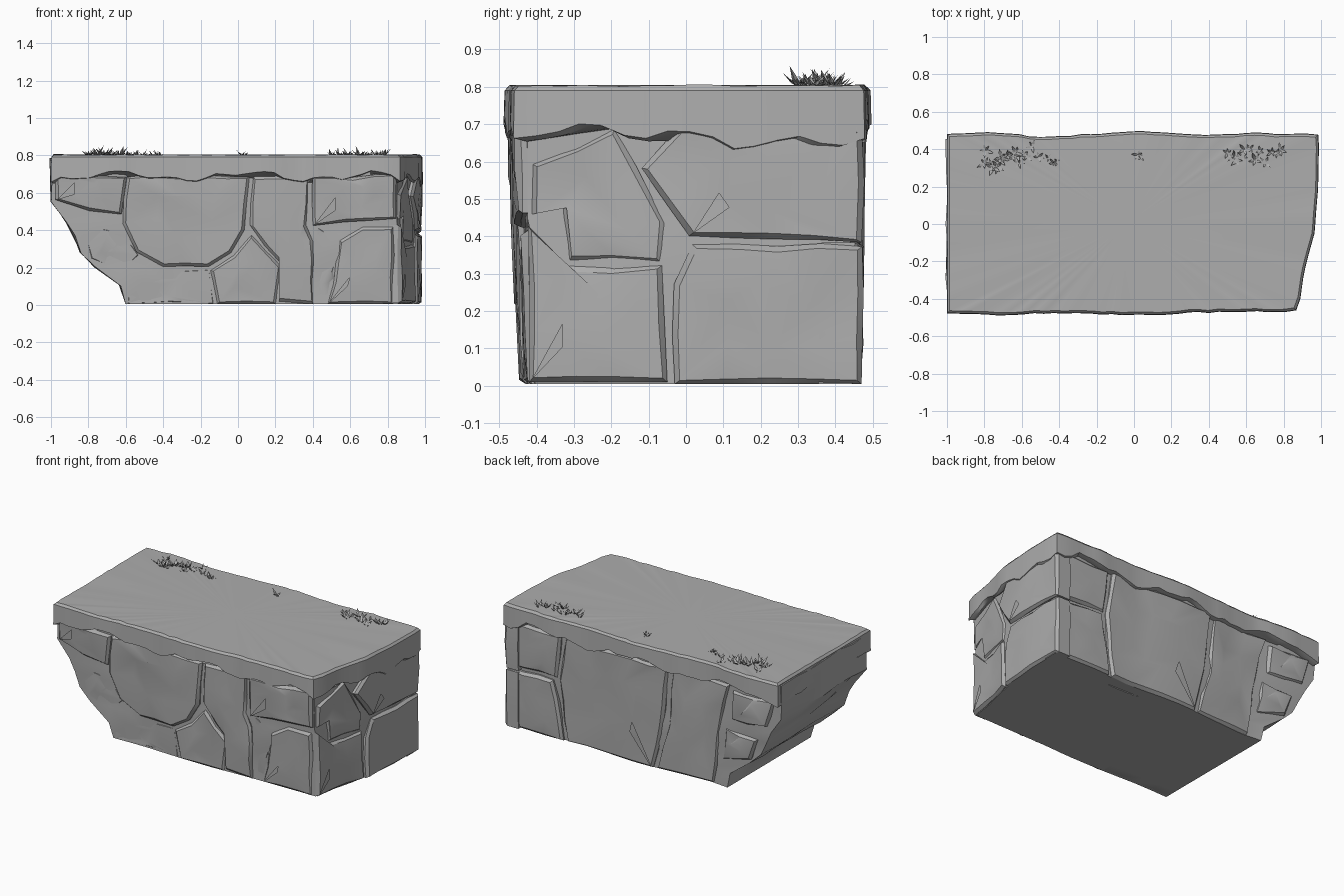
import bpy, bmesh, random
from math import sin, cos, pi
from mathutils import Vector

random.seed(4)
if "Cube" in bpy.data.objects:
    bpy.data.objects.remove(bpy.data.objects["Cube"], do_unlink=True)

stone = bpy.data.materials.new("stone grey")
stone.use_nodes = True
stone.diffuse_color = (0.42, 0.42, 0.42, 1)
stone.node_tree.nodes["Principled BSDF"].inputs["Base Color"].default_value = (0.42, 0.42, 0.42, 1)


def jit(a):
    return random.uniform(-a, a)


def lerp(table, v):
    """Piecewise linear lookup in a list of (key, value) pairs."""
    if v <= table[0][0]:
        return table[0][1]
    for (a, p), (b, q) in zip(table, table[1:]):
        if v <= b:
            return p + (q - p) * (v - a) / (b - a)
    return table[-1][1]


def finish(name, bm, angle=0.6):
    bmesh.ops.remove_doubles(bm, verts=bm.verts, dist=0.0005)
    bmesh.ops.recalc_face_normals(bm, faces=bm.faces)
    me = bpy.data.meshes.new(name)
    bm.to_mesh(me)
    bm.free()
    me.materials.append(stone)
    ob = bpy.data.objects.new(name, me)
    bpy.context.collection.objects.link(ob)
    bpy.ops.object.select_all(action="DESELECT")
    ob.select_set(True)
    bpy.context.view_layer.objects.active = ob
    bpy.ops.object.shade_smooth_by_angle(angle=angle)
    return ob


def loft(name, rings, cap_lift=0.0):
    """Skin closed rings from bottom to top and close both ends."""
    bm = bmesh.new()
    loops = [[bm.verts.new(p) for p in r] for r in rings]
    for lo, hi in zip(loops, loops[1:]):
        for i in range(len(lo)):
            j = (i + 1) % len(lo)
            bm.faces.new((lo[i], lo[j], hi[j], hi[i]))
    bm.faces.new(loops[0][::-1])
    top = loops[-1]
    mid = bm.verts.new(sum((v.co for v in top), Vector()) / len(top) + Vector((0, 0, cap_lift)))
    for i in range(len(top)):
        bm.faces.new((top[i], top[(i + 1) % len(top)], mid))
    return finish(name, bm)


# Outline tables of the whole rock
LEFT = [(0, -0.6), (0.11, -0.63), (0.2, -0.76), (0.27, -0.84), (0.38, -0.88),
        (0.45, -0.92), (0.56, -0.995), (0.8, -1)]
RIGHT = [(-0.48, 0.86), (-0.4, 0.89), (-0.25, 0.91), (-0.05, 0.965), (0.2, 0.985), (0.5, 0.99)]
BACK = [(-1, 0.48), (-0.75, 0.49), (-0.5, 0.465), (-0.25, 0.48), (0, 0.5), (0.4, 0.475),
        (0.6, 0.487), (1, 0.478)]
FRONT = [(-1, -0.475), (-0.75, -0.487), (-0.4, -0.475), (-0.15, -0.485), (0.15, -0.485),
         (0.3, -0.475), (0.9, -0.465)]


def plan(z, inset, nx, ny):
    """Plan outline at a height: front, right, back, then left side."""
    left = lerp(LEFT, z)
    fr, ba = inset + 0.03 * (0.8 - z), inset + 0.02 * (0.8 - z)
    pts = []
    for i in range(nx):
        x = left + (lerp(RIGHT, -0.46) - inset - left) * i / nx
        pts.append((x, lerp(FRONT, x) + fr))
    for i in range(ny):
        y = -0.46 + fr + (0.94 - fr - ba) * i / ny
        pts.append((lerp(RIGHT, y) - inset, y))
    for i in range(nx):
        x = 0.985 - inset + (left - 0.985 + inset) * i / nx
        pts.append((x, lerp(BACK, x) - ba))
    for i in range(ny):
        pts.append((left, 0.48 - ba - (0.955 - fr - ba) * i / ny))
    return pts


# Core, sloping under at the left end
rings = []
for z in (0.005, 0.11, 0.2, 0.28, 0.38, 0.45, 0.56, 0.78):
    side = 0 if z < 0.01 else 0.009
    rings.append([Vector((x + jit(side), y + jit(side), z + jit(side)))
                  for x, y in plan(z, 0.032, 12, 6)])
loft("rock_core", rings)


# Top slab with a broken, wavy lower edge
def hem(x, y):
    z = 0.668 + 0.02 * sin(9 * x + 1) + 0.012 * sin(23 * x + 5 * y) + jit(0.008)
    return z - 0.03 * sin(11 * y) ** 2 * (x > 0.85)


outer = plan(0.8, 0, 36, 16)
low, mid, high = [], [], []
for x, y in outer:
    h, wob = hem(x, y), jit(0.004)
    low.append(Vector((x * 0.985, y * 0.93, h + 0.012)))
    mid.append(Vector((x, y + wob, h + 0.02)))
    high.append(Vector((x * 0.998, y * 0.995 + wob, 0.79)))
top_in = [Vector((v.x * 0.988, v.y * 0.975, 0.803 + jit(0.003))) for v in high]
loft("top_slab", [low, mid, high, top_in], 0.002)


# Chipped blocks laid against the sides
def block(name, place, outline, out, chip=0.008):
    ring = []
    for a, b in zip(outline, outline[1:] + outline[:1]):
        a, b = Vector(a), Vector(b)
        n = max(1, int((b - a).length / 0.11))
        for i in range(n):
            p = a.lerp(b, i / n)
            c = chip if p.y > 0.02 else 0
            ring.append(p + Vector((jit(c), jit(c))))
    cen = sum(ring, Vector((0, 0))) / len(ring)
    bm = bmesh.new()
    loops = []
    for shrink, depth, rough in ((0, -0.1, 0), (0, out - 0.016, 0.003), (0.016, out, 0.005)):
        loop = []
        for p in ring:
            q = p + (cen - p).normalized() * shrink
            loop.append(bm.verts.new(place(q.x, q.y, depth + jit(rough))))
        loops.append(loop)
    heart = []
    for p in ring[::2]:
        q = p.lerp(cen, 0.55)
        heart.append(bm.verts.new(place(q.x, q.y, out + 0.002 + jit(0.007))))
    n = len(ring)
    for lo, hi in zip(loops, loops[1:]):
        for i in range(n):
            bm.faces.new((lo[i], lo[(i + 1) % n], hi[(i + 1) % n], hi[i]))
    rim, m = loops[-1], len(heart)
    for i in range(n):
        h, k = heart[i // 2], heart[((i + 1) // 2) % m]
        bm.faces.new((rim[i], rim[(i + 1) % n], h))
        if h is not k:
            bm.faces.new((rim[(i + 1) % n], k, h))
    bm.faces.new(heart)
    bm.faces.new(loops[0])
    finish(name, bm, 0.5)


def on_front(x, z, d):
    return Vector((x, lerp(FRONT, x) + 0.03 * (0.8 - z) + 0.012 - d, z))


def on_right(y, z, d):
    return Vector((lerp(RIGHT, y) - 0.008 + d, y, z))


def on_back(x, z, d):
    return Vector((x, lerp(BACK, x) - 0.02 * (0.8 - z) - 0.008 + d, z))


block("front_left_ledge", on_front, [(-0.97, 0.56), (-0.8, 0.5), (-0.63, 0.48), (-0.6, 0.69), (-0.98, 0.7)], 0.005)
block("front_left_low", on_front, [(-0.8, 0.24), (-0.62, 0.16), (-0.52, 0.26), (-0.61, 0.4), (-0.84, 0.42)], -0.022)
block("front_main", on_front, [(-0.62, 0.44), (-0.54, 0.28), (-0.4, 0.21), (-0.16, 0.2), (-0.03, 0.28),
                               (0.04, 0.4), (0.06, 0.69), (-0.6, 0.69)], 0.002)
block("front_foot", on_front, [(-0.6, 0.005), (-0.12, 0.005), (-0.14, 0.19), (-0.4, 0.2), (-0.6, 0.12)], -0.02)
block("front_middle_foot", on_front, [(-0.11, 0.005), (0.2, 0.005), (0.23, 0.2), (0.08, 0.38), (-0.02, 0.26),
                                      (-0.14, 0.18)], -0.004)
block("front_middle", on_front, [(0.22, 0.02), (0.4, 0.005), (0.4, 0.34), (0.36, 0.42), (0.38, 0.69),
                                 (0.08, 0.69), (0.06, 0.42), (0.25, 0.2)], -0.002)
block("front_right_ledge", on_front, [(0.4, 0.43), (0.56, 0.45), (0.84, 0.46), (0.85, 0.69), (0.39, 0.69)], 0.008)
block("front_right_sliver", on_front, [(0.42, 0.005), (0.5, 0.005), (0.55, 0.34), (0.42, 0.42)], -0.026)
block("front_right_foot", on_front, [(0.48, 0.005), (0.83, 0.005), (0.83, 0.41), (0.66, 0.42), (0.55, 0.34)], -0.004)

block("right_front_foot", on_right, [(-0.42, 0.01), (-0.05, 0.01), (-0.06, 0.32), (-0.32, 0.32), (-0.42, 0.42)], -0.006)
block("right_front_top", on_right, [(-0.32, 0.335), (-0.06, 0.335), (-0.05, 0.43), (-0.13, 0.59), (-0.2, 0.69),
                                    (-0.41, 0.6), (-0.41, 0.46), (-0.34, 0.5)], -0.014)
block("right_back_foot", on_right, [(-0.03, 0.005), (0.47, 0.005), (0.475, 0.375), (0.02, 0.375), (-0.03, 0.28)], 0.0)
block("right_back_top", on_right, [(0.01, 0.395), (0.47, 0.39), (0.475, 0.7), (-0.02, 0.68), (-0.12, 0.59)], 0.0)

block("back_corner_foot", on_back, [(0.57, 0.005), (0.97, 0.005), (0.97, 0.38), (0.63, 0.39)], 0.004)
block("back_corner_top", on_back, [(0.62, 0.41), (0.97, 0.4), (0.97, 0.69), (0.58, 0.69)], -0.006)
block("back_main", on_back, [(-0.08, 0.005), (0.54, 0.005), (0.6, 0.4), (0.55, 0.69), (-0.2, 0.69), (-0.16, 0.3)], -0.004)
block("back_left", on_back, [(-0.5, 0.005), (-0.11, 0.005), (-0.18, 0.3), (-0.22, 0.69), (-0.62, 0.69), (-0.54, 0.3)], -0.01)
block("back_left_ledge", on_back, [(-0.9, 0.48), (-0.64, 0.46), (-0.65, 0.66), (-0.96, 0.66)], -0.012)
block("back_left_low", on_back, [(-0.77, 0.23), (-0.56, 0.18), (-0.6, 0.4), (-0.83, 0.38)], -0.016)


# Spiky plants: rosettes of bent, pointed leaves
def tuft(bm, x, y, size):
    turn = jit(pi)
    for k in range(5):
        a = turn + k * 2 * pi / 5 + jit(0.35)
        out, side = Vector((cos(a), sin(a), 0)), Vector((-sin(a), cos(a), 0))
        up = Vector((0, 0, 1))
        root = Vector((x, y, 0.798))
        s = size * random.uniform(0.7, 1.15)
        rise = random.uniform(0.25, 0.9)
        belly = root + out * s * 0.45 + up * s * rise * 0.5
        tip = bm.verts.new(root + out * s * 0.9 + up * s * rise * 1.2)
        base = [bm.verts.new(root + side * w * s + up * h * s) for w, h in ((0.1, 0), (0, 0.15), (-0.1, 0))]
        wide = [bm.verts.new(belly + side * w * s + up * h * s) for w, h in ((0.17, 0.02), (0, -0.08), (-0.17, 0.02))]
        for i in range(3):
            j = (i + 1) % 3
            bm.faces.new((base[i], base[j], wide[j], wide[i]))
            bm.faces.new((wide[i], wide[j], tip))


def plants(name, spots):
    bm = bmesh.new()
    for x, y, size in spots:
        tuft(bm, x, y, size)
    finish(name, bm, 0.5)


def scatter(x0, x1, y0, y1, n, size):
    return [(x0 + (x1 - x0) * (i + 0.5) / n + jit(0.015), random.uniform(y0, y1),
             size * random.uniform(0.7, 1.1)) for i in range(n)]


plants("left_plants", scatter(-0.82, -0.53, 0.3, 0.43, 13, 0.048) + scatter(-0.53, -0.38, 0.32, 0.38, 4, 0.034))
plants("middle_plant", [(0.02, 0.37, 0.036), (0.04, 0.355, 0.026)])
plants("right_plants", scatter(0.49, 0.79, 0.32, 0.42, 12, 0.044))
